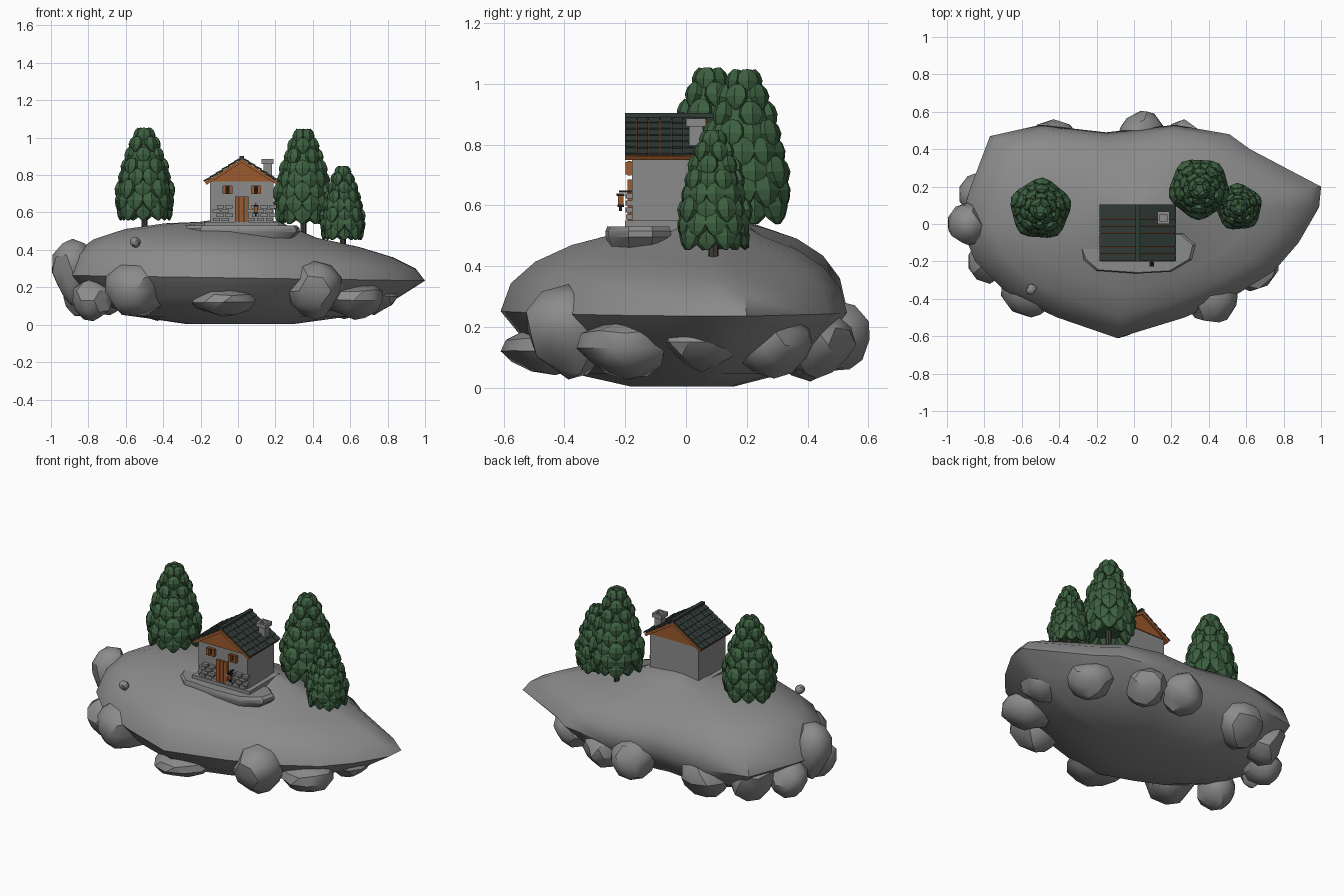
import bpy, bmesh, math, random
from mathutils import Matrix, Vector

random.seed(4)
if "Cube" in bpy.data.objects:
    bpy.data.objects.remove(bpy.data.objects["Cube"])


def material(name, rgb):
    m = bpy.data.materials.new(name)
    m.use_nodes = True
    m.diffuse_color = (*rgb, 1)
    m.node_tree.nodes["Principled BSDF"].inputs["Base Color"].default_value = (*rgb, 1)
    return m


STONE = material("grey stone", (0.26, 0.26, 0.26))
LEAF = material("dark green leaves", (0.045, 0.115, 0.05))
BARK = material("dark bark", (0.05, 0.045, 0.04))
WOOD = material("orange brown wood", (0.33, 0.1, 0.027))
TILE = material("slate green tiles", (0.03, 0.045, 0.038))
IRON = material("black iron", (0.01, 0.01, 0.01))


def finish(name, bm, mat, smooth=None):
    bmesh.ops.recalc_face_normals(bm, faces=bm.faces)
    mesh = bpy.data.meshes.new(name)
    bm.to_mesh(mesh)
    bm.free()
    mesh.materials.append(mat)
    ob = bpy.data.objects.new(name, mesh)
    bpy.context.collection.objects.link(ob)
    if smooth:
        bpy.ops.object.select_all(action='DESELECT')
        ob.select_set(True)
        bpy.context.view_layer.objects.active = ob
        bpy.ops.object.shade_smooth_by_angle(angle=math.radians(smooth))
    return ob


def add_box(bm, centre, size, frame=Matrix()):
    m = frame @ Matrix.Translation(centre) @ Matrix.Diagonal((*size, 1))
    bmesh.ops.create_cube(bm, size=1, matrix=m)


def boxes(name, mat, items):
    bm = bmesh.new()
    for centre, size in items:
        add_box(bm, centre, size)
    return finish(name, bm, mat)


def loft(bm, rings, matrix=Matrix()):
    """Skin a closed stack of equal rings."""
    rows = [[bm.verts.new(matrix @ Vector(p)) for p in ring] for ring in rings]
    n = len(rows[0])
    for a, b in zip(rows, rows[1:]):
        for i in range(n):
            j = (i + 1) % n
            bm.faces.new((a[i], a[j], b[j], b[i]))
    bm.faces.new(rows[0][::-1])
    bm.faces.new(rows[-1])


def circle(r, z, n):
    return [(r * math.cos(math.tau * i / n), r * math.sin(math.tau * i / n), z) for i in range(n)]


# Island body: one outline scaled through a stack of levels
OUTLINE = [(1, .2), (.99, .09), (.88, -.1), (.75, -.25), (.56, -.37), (.27, -.5), (-.09, -.61),
           (-.41, -.5), (-.67, -.38), (-.85, -.2), (-.93, 0), (-.88, .18), (-.77, .47),
           (-.5, .53), (-.15, .49), (.22, .53), (.51, .48), (.62, .4)]
LEVELS = [(.3, .004, 0), (.6, .045, 0), (.85, .14, 0), (1, .25, .015), (.95, .34, .04),
          (.83, .41, .05), (.65, .465, .05), (.42, .505, .04), (.22, .55, 0), (.05, .572, 0)]
rings = []
for s, z, tilt in LEVELS:
    shift = .06 * (1 - s) if z > .25 else 0
    rings.append([(x * s, y * s + shift, z - tilt * x) for x, y in OUTLINE])
bm = bmesh.new()
loft(bm, rings)
finish("island", bm, STONE, 50)

# Boulders around the underside: x, y, z, radius, half height
ROCKS = [(-.885, 0, .28, .115, .18), (-.77, -.2, .13, .12, .12), (-.55, -.33, .18, .17, .16),
         (-.08, -.43, .12, .18, .08), (.41, -.39, .18, .15, .16), (.62, -.2, .13, .16, .11),
         (.73, .05, .15, .13, .1), (.57, .29, .14, .14, .11), (.27, .43, .14, .13, .11),
         (.03, .48, .16, .135, .13), (-.43, .41, .16, .15, .14), (-.68, .33, .17, .14, .13),
         (-.82, .16, .15, .12, .12), (-.55, -.35, .44, .03, .03)]
for x, y, z, r, h in ROCKS:
    bm = bmesh.new()
    bmesh.ops.create_icosphere(bm, subdivisions=2, radius=1)
    cuts = [Vector([random.uniform(-1, 1) for _ in "xyz"]).normalized() for _ in range(7)]
    for v in bm.verts:
        # chisel flat facets into the ball
        for c in cuts:
            over = v.co.dot(c) - .8
            if over > 0:
                v.co -= c * over
        taper = 1 + .15 * v.co.z
        v.co = Vector((x + v.co.x * r * taper, y + v.co.y * r * taper, z + v.co.z * h))
    finish("boulder", bm, STONE, 32)

# Terrace in front of the house
TERRACE = [(-.3, -.11), (-.27, -.19), (-.2, -.25), (.02, -.265), (.2, -.255), (.31, -.19),
           (.33, -.11), (.26, -.05), (-.25, -.06)]
bm = bmesh.new()
loft(bm, [[(x * s, (y + .15) * s - .15, z) for x, y in TERRACE]
          for s, z in ((.85, .45), (1, .495), (1, .515), (.95, .53))])
finish("terrace", bm, STONE, 30)


# Trees: a core covered with overlapping pointed scales
def leaf(bm, pos, angle, size, lean):
    m = (Matrix.Translation(pos) @ Matrix.Rotation(angle, 4, 'Z')
         @ Matrix.Rotation(lean, 4, 'Y') @ Matrix.Diagonal((.6, 1, 1, 1)))
    profile = [(.12, -.95), (.55, -.6), (.85, -.1), (.75, .4), (.35, .8)]
    loft(bm, [circle(r * size, z * size, 6) for r, z in profile], m)


CROWN = [(0, .12), (.12, .135), (.26, .135), (.4, .12), (.53, .105), (.66, .085),
         (.78, .065), (.88, .038)]


def tree(x, y, base, top, width, turn):
    height = top - base
    bm = bmesh.new()
    loft(bm, [circle(r * width * .85, base + height * (.1 + t * .95), 10) for t, r in CROWN],
         Matrix.Translation((x, y, 0)))
    for k, (t, r) in enumerate(CROWN):
        n = 10 if k < 5 else 5
        size = height * (.125 - .045 * t)
        for i in range(n):
            a = turn + math.tau * (i + .5 * (k % 2)) / n
            corner = 1 if n == 5 else .94 + .09 * math.cos(5 * (a - turn))
            rad = r * width * corner
            z = base + size * .9 + t * (height - 1.9 * size) * 1.1
            leaf(bm, (x + rad * math.cos(a), y + rad * math.sin(a), min(z, top - size * .8)),
                 a, size, -.25)
    finish("tree_crown", bm, LEAF)
    bm = bmesh.new()
    loft(bm, [circle(.017, z, 7) for z in (base - .13, base + .1)], Matrix.Translation((x, y, 0)))
    finish("tree_trunk", bm, BARK)


tree(-.5, .08, .56, 1.075, 1, .25)
tree(.35, .19, .54, 1.07, 1, .9)
tree(.56, .09, .455, .865, .76, .4)

# House walls, plinth and gables
MID = .02
boxes("walls", STONE, [((MID, -.045, .63), (.34, .265, .29))])
boxes("plinth", STONE, [((MID, -.05, .52), (.4, .3, .06))])
bm = bmesh.new()
loft(bm, [[(MID - .17, y, .765), (MID + .17, y, .765), (MID, y, .875)] for y in (-.184, .093)])
finish("gables", bm, WOOD)

# Roof: wooden deck with overlapping tiles on both slopes
SLOPE, LENGTH, FRONT, BACK = .564, .232, -.2, .105
deck, tiles = bmesh.new(), bmesh.new()
ROWS, COLS = 6, 8
for s in (-1, 1):
    frame = Matrix.Translation((MID, 0, .885)) @ Matrix.Rotation(s * SLOPE, 4, 'Y')
    add_box(deck, (s * LENGTH / 2, (FRONT + BACK) / 2, -.007), (LENGTH, BACK - FRONT, .016), frame)
    step, wide = LENGTH / ROWS, (BACK - FRONT) / COLS
    for row in range(ROWS):
        for col in range(COLS):
            centre = (s * (row + .5) * step, FRONT + (col + .5) * wide, .006 + random.uniform(0, .002))
            pitch = Matrix.Rotation(-s * .12, 4, 'Y')
            add_box(tiles, (0, 0, 0), (step * 1.12, wide * .95, .008),
                    frame @ Matrix.Translation(centre) @ pitch)
add_box(tiles, (MID, (FRONT + BACK) / 2, .893), (.022, BACK - FRONT, .02))
finish("roof_deck", deck, WOOD)
finish("roof_tiles", tiles, TILE)

# Chimney with a hollow cap
cx, cy = .158, .033
cap = [((cx + s * .026, cy, .872), (.014, .066, .026)) for s in (-1, 1)]
cap += [((cx, cy + s * .026, .872), (.066, .014, .026)) for s in (-1, 1)]
boxes("chimney", STONE, [((cx, cy, .81), (.045, .045, .11))] + cap)

# Door and windows with shutters
boxes("door", WOOD, [((x, -.185, .615), (.022, .016, .14)) for x in (-.006, .02, .046)])
shutters, panes = [], []
for x in (-.056, .096):
    panes.append(((x, -.179, .722), (.02, .006, .034)))
    shutters += [((x + s * .018, -.188, .722), (.018, .022, .042)) for s in (-1, 1)]
    shutters += [((x, -.186, z), (.05, .014, .007)) for z in (.702, .742)]
boxes("shutters", WOOD, shutters)
boxes("window_panes", IRON, panes)

# Rough stone facing on the lower front wall
bricks = []
for row in range(4):
    for col in range(7):
        x = -.115 + col * .047 + (row % 2) * .02
        if abs(x - MID) > .045 and x < .19:
            bricks.append(((x, -.186, .562 + row * .023),
                           (random.uniform(.034, .042), random.uniform(.016, .026), .017)))
boxes("facing_stones", STONE, bricks)

# Lantern by the door
lx, ly = .095, -.215
boxes("lantern_frame", IRON, [((lx, ly, .635), (.026, .026, .008)), ((lx, ly, .598), (.022, .022, .008)),
                              ((lx, ly + .015, .645), (.007, .04, .007)), ((lx, ly, .59), (.01, .01, .016))])
boxes("lantern_glow", WOOD, [((lx, ly, .616), (.018, .018, .032))])
